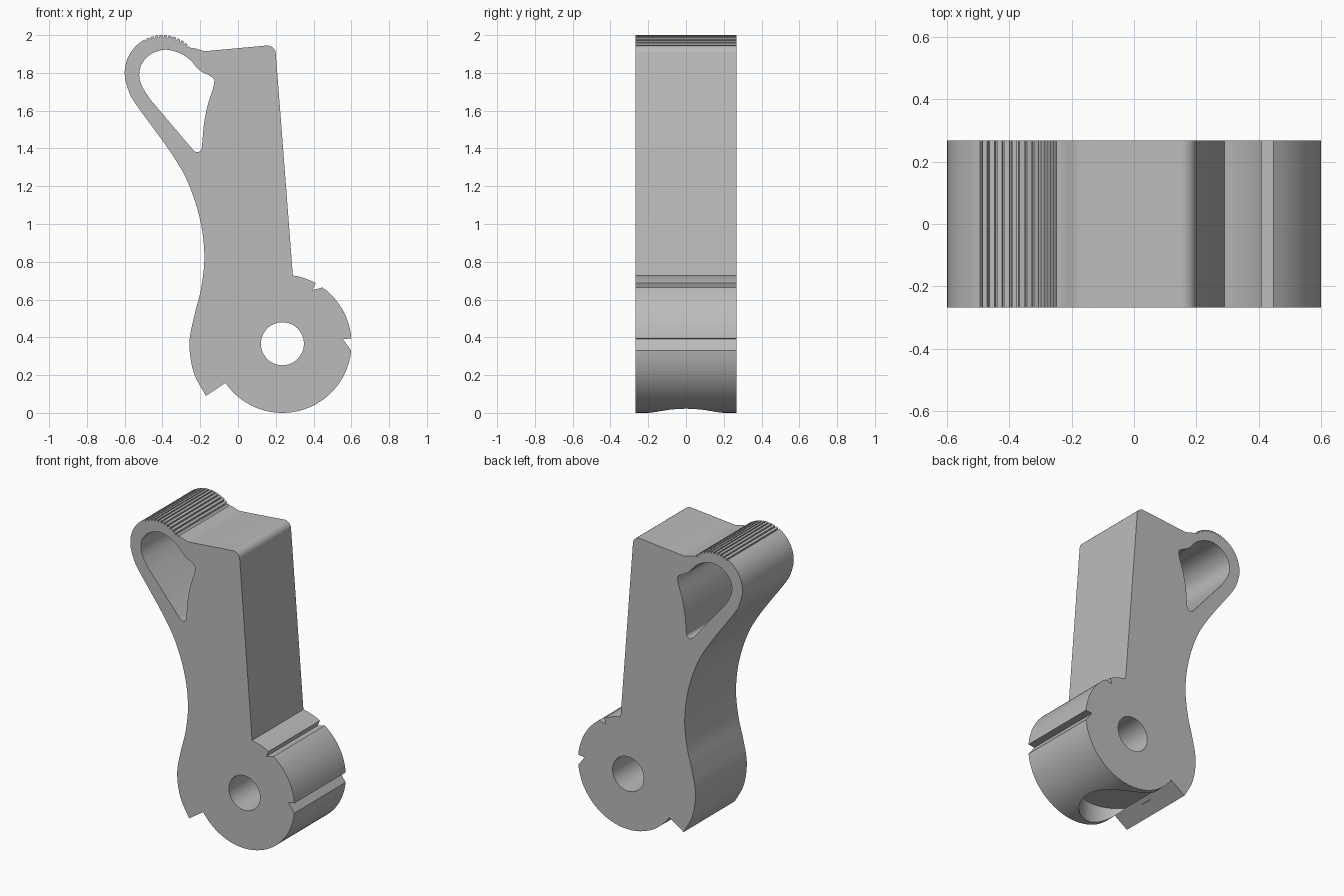
import bpy, bmesh
from math import sin, cos, pi, radians, atan2
from mathutils import Vector

default = bpy.data.objects.get("Cube")
if default:
    bpy.data.objects.remove(default, do_unlink=True)

HALF = 0.268                 # half of the part's thickness
PIVOT, R = (0.235, 0.366), 0.366

steel = bpy.data.materials.new("grey steel")
steel.use_nodes = True
grey = (0.5, 0.5, 0.5, 1)
steel.diffuse_color = grey
steel.node_tree.nodes["Principled BSDF"].inputs["Base Color"].default_value = grey


def arc(c, r, start, end, n):
    """Points on a circle, angles in degrees."""
    return [(c[0] + r * cos(radians(start + (end - start) * i / n)),
             c[1] + r * sin(radians(start + (end - start) * i / n))) for i in range(n + 1)]


def smooth(pts, n=5):
    """Smooth curve through a few points."""
    v = [Vector(p) for p in pts]
    v = [2 * v[0] - v[1]] + v + [2 * v[-1] - v[-2]]
    out = []
    for a, b, c, d in zip(v, v[1:], v[2:], v[3:]):
        for i in range(n):
            t = i / n
            p = 0.5 * (2 * b + (c - a) * t + (2 * a - 5 * b + 4 * c - d) * t * t
                       + (3 * b - a - 3 * c + d) * t ** 3)
            out.append((p.x, p.y))
    return out + [tuple(pts[-1])]


def plate(name, outline, half):
    """Extrude an x-z outline along y."""
    bm = bmesh.new()
    pts = [p for i, p in enumerate(outline)
           if (Vector(p) - Vector(outline[i - 1])).length > 1e-4]
    face = bm.faces.new([bm.verts.new((x, -half, z)) for x, z in pts])
    ext = bmesh.ops.extrude_face_region(bm, geom=[face])
    bmesh.ops.translate(bm, vec=(0, 2 * half, 0),
                        verts=[g for g in ext["geom"] if isinstance(g, bmesh.types.BMVert)])
    bmesh.ops.recalc_face_normals(bm, faces=bm.faces)
    mesh = bpy.data.meshes.new(name)
    bm.to_mesh(mesh)
    bm.free()
    mesh.materials.append(steel)
    obj = bpy.data.objects.new(name, mesh)
    bpy.context.collection.objects.link(obj)
    return obj


def angle_to(x, z):
    return math_deg(atan2(z - PIVOT[1], x - PIVOT[0]))


def math_deg(a):
    return a * 180 / pi


# Round pivot end with its two small notches
outline = [(-0.17, 0.09)]
outline += arc(PIVOT, R, angle_to(-0.065, 0.16) , angle_to(0.597, 0.33), 30)
outline += [(0.555, 0.39)]
outline += arc(PIVOT, R, angle_to(0.6, 0.395), angle_to(0.445, 0.66), 12)
outline += [(0.395, 0.65)]
outline += arc(PIVOT, R, angle_to(0.41, 0.685), angle_to(0.29, 0.725), 5)

# Straight striking face and rounded top corner
outline += arc((0.155, 1.9), 0.045, 4, 94, 6)

# Thumb loop: dip, serrated crown, smooth rear
outline += smooth([(-0.15, 1.917), (-0.185, 1.917), (-0.225, 1.93)], 4)
crown, teeth = (-0.4, 1.8), 11
for i in range(teeth):
    a = 41 + i * 7
    for da, r in ((0, 0.2), (4.6, 0.2), (5, 0.188), (6.4, 0.188)):
        outline += arc(crown, r, a + da, a + da, 1)[:1]
outline += arc(crown, 0.2, 118, 190, 16)

# Curved rear edge down to the spur
outline += smooth([(-0.585, 1.72), (-0.545, 1.64), (-0.36, 1.385), (-0.265, 1.22),
                   (-0.2, 1.02), (-0.178, 0.83), (-0.195, 0.66), (-0.23, 0.52),
                   (-0.257, 0.37), (-0.235, 0.215), (-0.17, 0.09)], 6)[:-1]
hammer = plate("hammer_body", outline, HALF)

# Teardrop opening in the thumb loop
opening = smooth([(-0.125, 1.765), (-0.15, 1.785), (-0.205, 1.815), (-0.255, 1.87),
                  (-0.31, 1.905), (-0.385, 1.923), (-0.46, 1.9), (-0.508, 1.85),
                  (-0.523, 1.79), (-0.508, 1.73), (-0.465, 1.66)], 4)
opening += smooth([(-0.24, 1.395), (-0.22, 1.38), (-0.197, 1.39), (-0.19, 1.42),
                   (-0.18, 1.53), (-0.16, 1.63), (-0.13, 1.725), (-0.125, 1.765)], 4)[:-1]
cutters = [plate("loop_opening", opening, 0.4)]

# Pivot pin hole
cutters.append(plate("pin_hole", arc(PIVOT, 0.114, 0, 360, 40)[:-1], 0.4))

# Round recess in the underside
bpy.ops.mesh.primitive_cylinder_add(vertices=48, radius=0.23, depth=0.3,
                                    location=(0.13, 0, -0.01))
recess = bpy.context.object
recess.name = "underside_recess"
recess.data.materials.append(steel)
cutters.append(recess)

bpy.ops.object.select_all(action='DESELECT')
bpy.context.view_layer.objects.active = hammer
hammer.select_set(True)
for cutter in cutters:
    cutter.hide_render = True
    mod = hammer.modifiers.new(cutter.name, 'BOOLEAN')
    mod.operation, mod.solver, mod.object = 'DIFFERENCE', 'EXACT', cutter
    bpy.ops.object.modifier_apply(modifier=mod.name)
for cutter in cutters:
    bpy.data.objects.remove(cutter, do_unlink=True)
bpy.ops.object.shade_smooth_by_angle(angle=radians(25))
